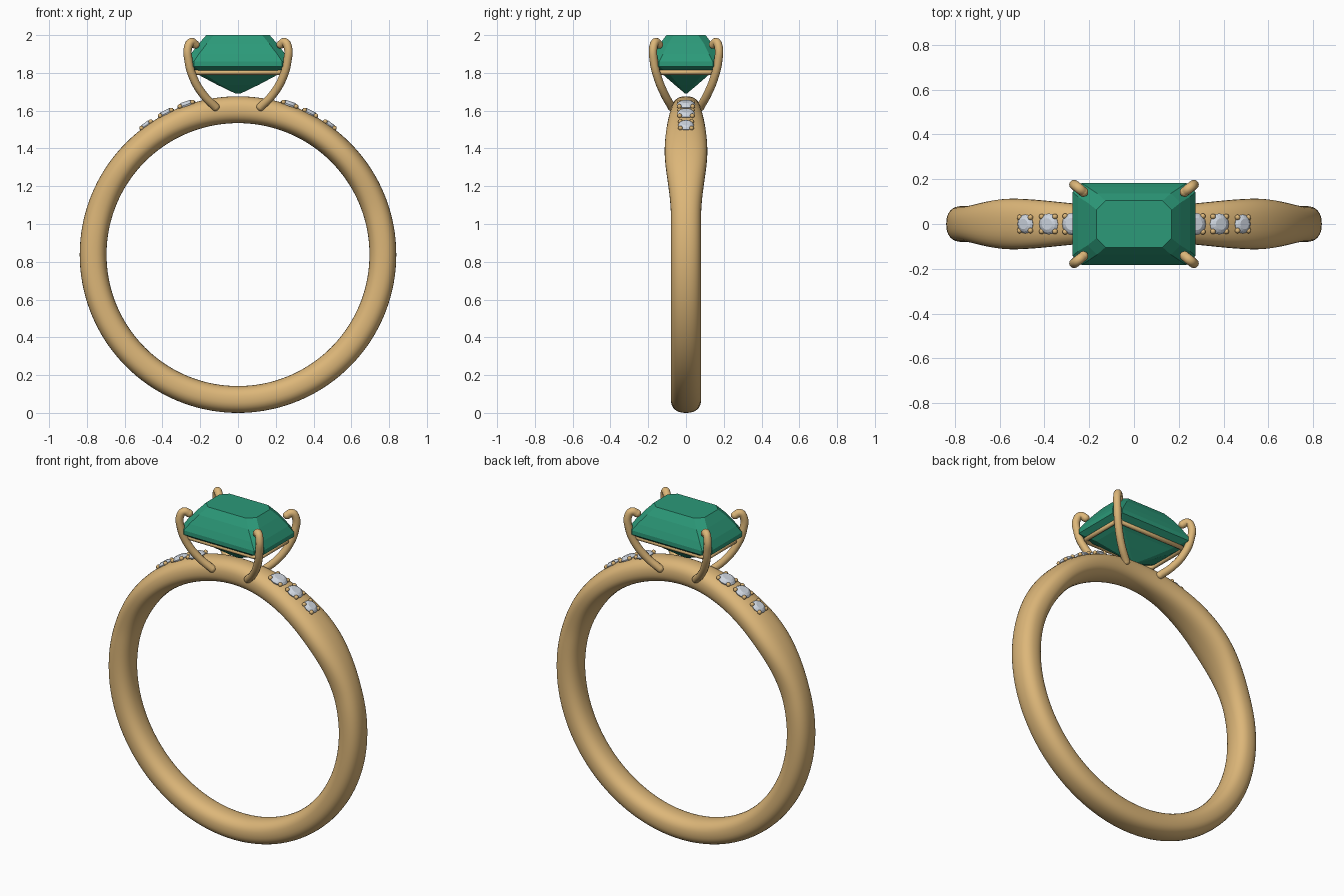
import bpy, bmesh, math
from mathutils import Vector, Matrix

cube = bpy.data.objects.get("Cube")
if cube:
    bpy.data.objects.remove(cube)

CENTRE_Z, BAND_R, BAND_T = 0.838, 0.767, 0.071


def material(name, rgb, rough):
    m = bpy.data.materials.new(name)
    m.use_nodes = True
    m.diffuse_color = (*rgb, 1)
    node = m.node_tree.nodes["Principled BSDF"]
    node.inputs["Base Color"].default_value = (*rgb, 1)
    node.inputs["Roughness"].default_value = rough
    return m


gold = material("warm gold", (0.72, 0.47, 0.19), 0.4)
green = material("emerald green", (0.025, 0.32, 0.19), 0.3)
clear = material("pale stone", (0.62, 0.67, 0.74), 0.3)


def add_object(name, bm, mat, smooth=True):
    bmesh.ops.recalc_face_normals(bm, faces=bm.faces)
    mesh = bpy.data.meshes.new(name)
    bm.to_mesh(mesh)
    bm.free()
    mesh.materials.append(mat)
    for p in mesh.polygons:
        p.use_smooth = smooth
    ob = bpy.data.objects.new(name, mesh)
    bpy.context.collection.objects.link(ob)
    return ob


def loft(bm, rings, closed=False):
    """Skin a list of point rings, capping the ends unless closed."""
    loops = [[bm.verts.new(p) for p in ring] for ring in rings]
    n = len(loops[0])
    pairs = list(zip(loops, loops[1:]))
    if closed:
        pairs.append((loops[-1], loops[0]))
    for a, b in pairs:
        for i in range(n):
            j = (i + 1) % n
            bm.faces.new((a[i], a[j], b[j], b[i]))
    if not closed:
        bm.faces.new(loops[0])
        bm.faces.new(loops[-1])


def ease(x, stops):
    """Smoothly interpolate between (position, value) stops."""
    for (x0, v0), (x1, v1) in zip(stops, stops[1:]):
        if x <= x1:
            t = (x - x0) / (x1 - x0)
            return v0 + (v1 - v0) * t * t * (3 - 2 * t)
    return stops[-1][1]


def power(v, e):
    return math.copysign(abs(v) ** e, v)


# Band: rounded section swept round a circle, widening at the shoulders
WIDTHS = [(0, 0.075), (45, 0.113), (75, 0.08), (180, 0.08)]
rings = []
for k in range(144):
    deg = k * 2.5
    a = math.radians(deg)
    half = ease(min(deg, 360 - deg), WIDTHS)
    ring = []
    for i in range(32):
        t = math.tau * i / 32
        r = BAND_R + BAND_T * power(math.cos(t), 0.85)
        ring.append((r * math.sin(a), half * power(math.sin(t), 0.85),
                     CENTRE_Z + r * math.cos(a)))
    rings.append(ring)
bm = bmesh.new()
loft(bm, rings, closed=True)
add_object("band", bm, gold)


# Centre stone: step-cut octagonal layers
def octagon(x, y, z, cut):
    quarter = [(x, y - cut), (x - cut, y)]
    pts = quarter + [(-a, b) for a, b in reversed(quarter)]
    return [(a, b, z) for a, b in pts + [(-a, -b) for a, b in pts]]


LAYERS = [(0.168, 0.104, 2.0, 0.04), (0.207, 0.137, 1.955, 0.042),
          (0.25, 0.165, 1.9, 0.043), (0.274, 0.182, 1.86, 0.04),
          (0.274, 0.182, 1.835, 0.04), (0.2, 0.115, 1.785, 0.035),
          (0.11, 0.06, 1.737, 0.02), (0.012, 0.004, 1.69, 0.002)]
bm = bmesh.new()
loft(bm, [octagon(*layer) for layer in LAYERS])
add_object("centre_stone", bm, green, smooth=False)


# Setting: prongs and the rail beneath the stone, as round wires
def wire(name, points, radius, cyclic=False, smooth=True):
    cu = bpy.data.curves.new(name, "CURVE")
    cu.dimensions = "3D"
    cu.bevel_depth = radius
    cu.bevel_resolution = 4
    cu.use_fill_caps = True
    if smooth:
        sp = cu.splines.new("BEZIER")
        sp.resolution_u = 8
        sp.bezier_points.add(len(points) - 1)
        for bp, p in zip(sp.bezier_points, points):
            bp.co = p
            bp.handle_left_type = bp.handle_right_type = "AUTO"
    else:
        sp = cu.splines.new("POLY")
        sp.points.add(len(points) - 1)
        for pt, p in zip(sp.points, points):
            pt.co = (*p, 1)
    sp.use_cyclic_u = cyclic
    cu.materials.append(gold)
    ob = bpy.data.objects.new(name, cu)
    bpy.context.collection.objects.link(ob)
    return ob


def ball(name, centre, radius):
    bm = bmesh.new()
    bmesh.ops.create_uvsphere(bm, u_segments=16, v_segments=10, radius=radius,
                              matrix=Matrix.Translation(centre))
    return add_object(name, bm, gold)


PRONG = [(0.12, 0.076, 1.62), (0.18, 0.11, 1.68), (0.235, 0.148, 1.77),
         (0.261, 0.17, 1.86), (0.263, 0.172, 1.94), (0.247, 0.16, 1.963),
         (0.226, 0.143, 1.95)]
for sx, side in ((1, "left"), (-1, "right")):
    for sy, end in ((-1, "front"), (1, "back")):
        path = [(x * sx, y * sy, z) for x, y, z in PRONG]
        wire(f"prong_{end}_{side}", path, 0.022)
        ball(f"prong_tip_{end}_{side}", path[-1], 0.022)
        ball(f"prong_foot_{end}_{side}", path[0], 0.022)

wire("rail", octagon(0.238, 0.142, 1.803, 0.02), 0.013, cyclic=True, smooth=False)

# Shoulder stones: round cuts, each held by four beads
CUT = [(0.55, 0.35), (0.8, 0.22), (1, 0.0), (0.95, -0.15), (0.4, -0.6)]
for sx, side in ((1, "left"), (-1, "right")):
    for n, (deg, radius) in enumerate([(19, 0.05), (27, 0.047), (35.3, 0.042)], 1):
        a = math.radians(deg) * sx
        r = BAND_R + BAND_T
        place = (Matrix.Translation((r * math.sin(a), 0, CENTRE_Z + r * math.cos(a)))
                 @ Matrix.Rotation(a, 4, "Y"))
        bm = bmesh.new()
        loft(bm, [[place @ Vector((radius * s * math.cos(math.tau * i / 16),
                                   radius * s * math.sin(math.tau * i / 16),
                                   radius * h + 0.002)) for i in range(16)]
                  for s, h in CUT])
        add_object(f"shoulder_stone_{side}_{n}", bm, clear, smooth=False)
        for k in range(4):
            t = math.pi / 4 + k * math.pi / 2
            spot = Vector((radius * math.cos(t), radius * math.sin(t), 0.004))
            ball(f"bead_{side}_{n}_{k + 1}", place @ spot, 0.012)
